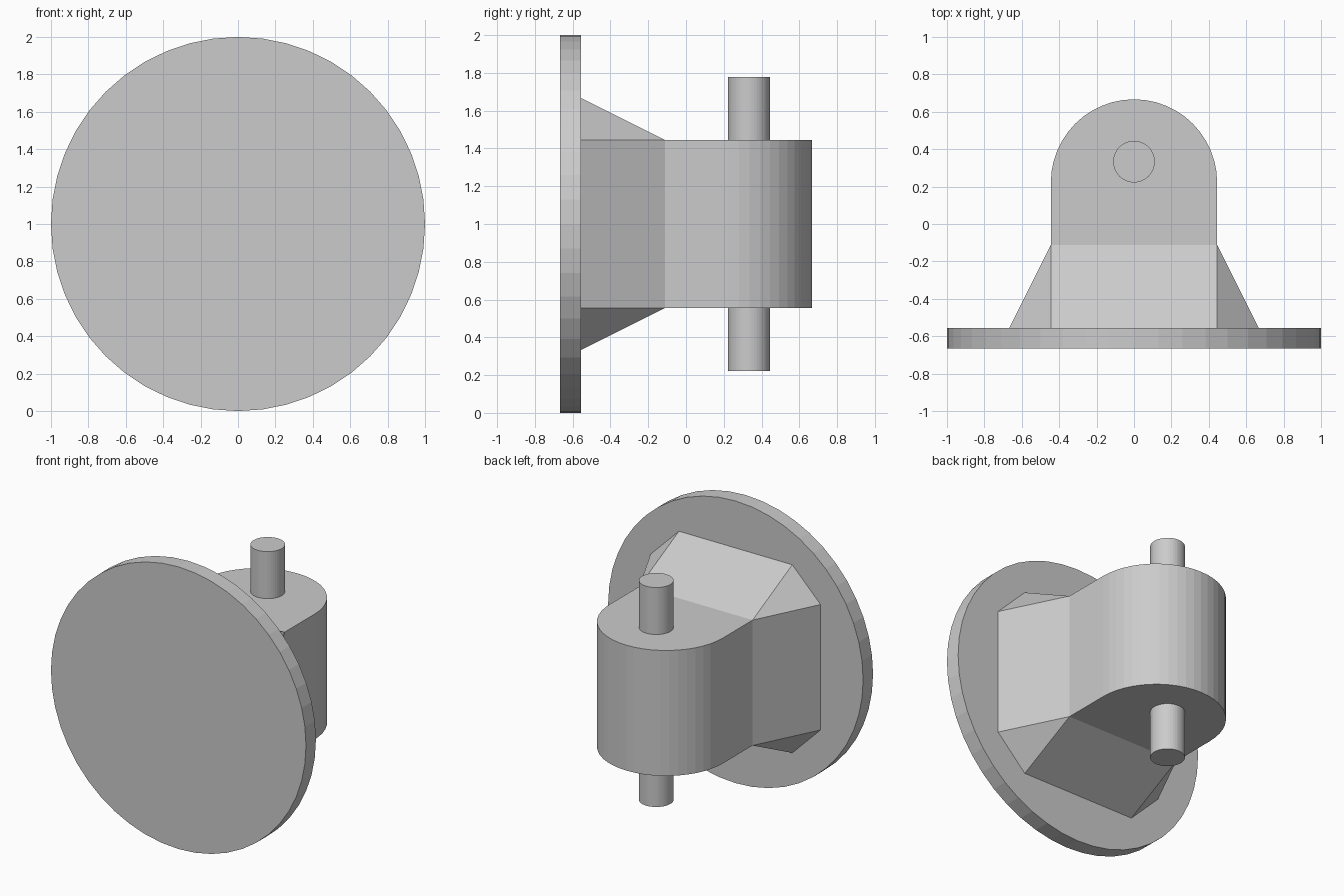
import bpy, bmesh
from math import pi, cos, sin

if "Cube" in bpy.data.objects:
    bpy.data.objects.remove(bpy.data.objects["Cube"])

U = 1 / 9  # design unit


def add_mesh(name, bm):
    bmesh.ops.recalc_face_normals(bm, faces=bm.faces[:])
    mesh = bpy.data.meshes.new(name)
    bm.to_mesh(mesh)
    bm.free()
    obj = bpy.data.objects.new(name, mesh)
    bpy.context.collection.objects.link(obj)
    return obj


def cylinder(name, radius, depth, location, rotation=(0, 0, 0)):
    bpy.ops.mesh.primitive_cylinder_add(vertices=48, radius=radius, depth=depth,
                                        location=location, rotation=rotation)
    bpy.context.object.name = name


# Round mounting plate at the front
cylinder("mounting_plate", 1, U, (0, -5.5 * U, 1), (pi / 2, 0, 0))

# Vertical pin through the rounded end
cylinder("pin", U, 14 * U, (0, 3 * U, 1))

# Block with a half-round end, extruded upward
bm = bmesh.new()
outline = [(-4 * U, -5 * U), (4 * U, -5 * U)]
outline += [(4 * U * cos(pi * i / 24), 2 * U + 4 * U * sin(pi * i / 24)) for i in range(25)]
face = bm.faces.new([bm.verts.new((x, y, 5 * U)) for x, y in outline])
top = bmesh.ops.extrude_face_region(bm, geom=[face])["geom"]
bmesh.ops.translate(bm, vec=(0, 0, 8 * U),
                    verts=[v for v in top if isinstance(v, bmesh.types.BMVert)])
add_mesh("rounded_block", bm)

# Flared gusset: octagon on the plate tapering to the square block section
bm = bmesh.new()
for sx in (-1, 1):
    for sz in (-1, 1):
        for x, y, z in ((6, -5, 4), (4, -5, 6), (4, -1, 4)):
            bm.verts.new((sx * x * U, y * U, 1 + sz * z * U))
bmesh.ops.convex_hull(bm, input=bm.verts[:])
bmesh.ops.dissolve_limit(bm, angle_limit=0.01, verts=bm.verts[:], edges=bm.edges[:])
add_mesh("flared_gusset", bm)
